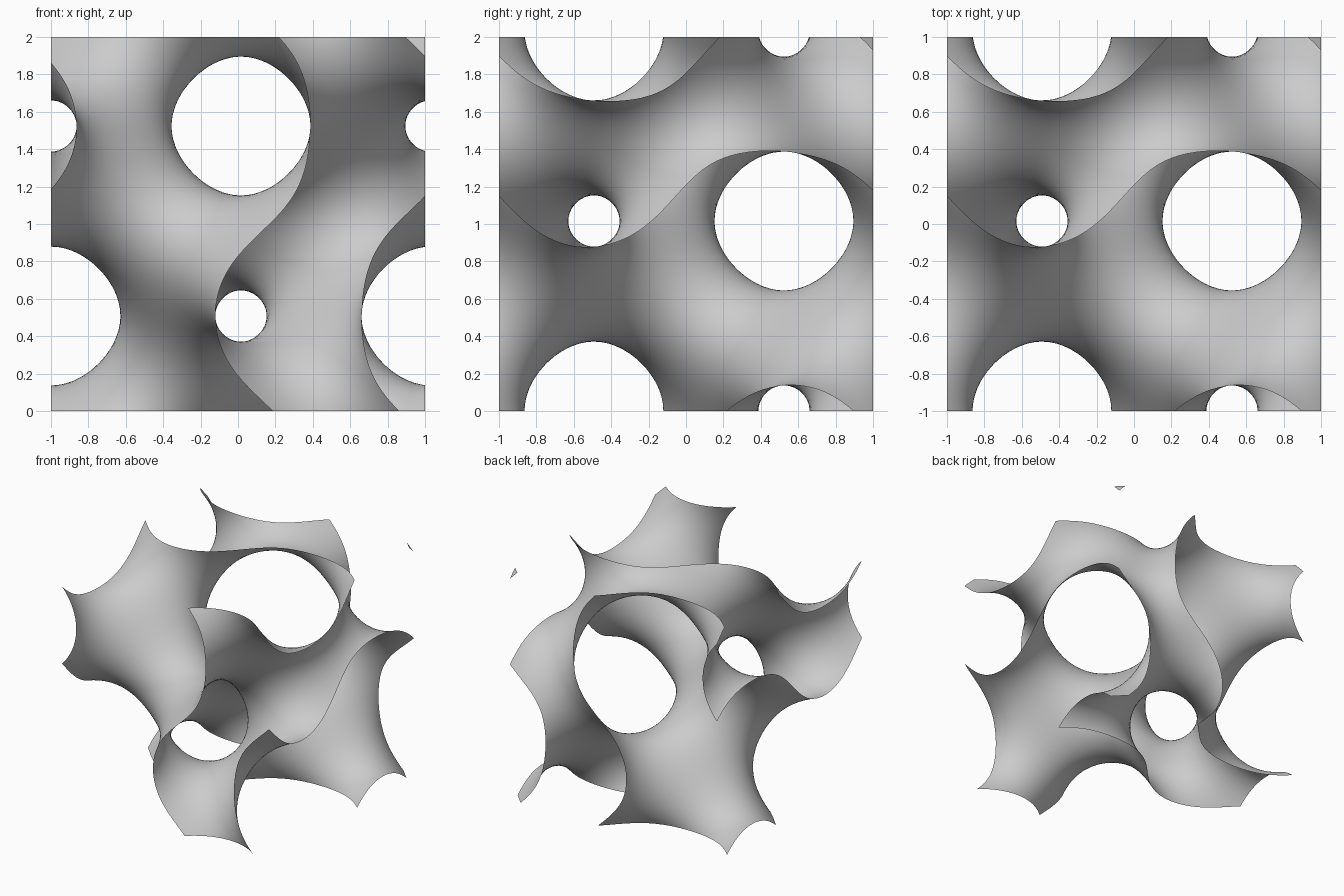
import bpy
import bmesh
from math import sin, cos, pi
from mathutils import Vector

cube = bpy.data.objects.get("Cube")
if cube:
    bpy.data.objects.remove(cube, do_unlink=True)

CELLS = 48
STEP = 2 / CELLS
FREQ = pi * 63 / 64      # slightly less than one full period over the block
LEVEL = -0.5             # offset makes one labyrinth wider than the other


def field(p):
    x, y, z = p * FREQ
    return sin(x) * cos(y) + sin(y) * cos(z) + sin(z) * cos(x) - LEVEL


def gradient(p):
    x, y, z = p * FREQ
    return Vector((cos(x) * cos(y) - sin(z) * sin(x),
                   cos(y) * cos(z) - sin(x) * sin(y),
                   cos(z) * cos(x) - sin(y) * sin(z)))


def crossing(a, b):
    """Point on the segment a-b where the field changes sign (a is inside)."""
    for _ in range(14):
        mid = (a + b) / 2
        if field(mid) > 0:
            a = mid
        else:
            b = mid
    return (a + b) / 2


# Sample the field on a regular grid
span = range(CELLS + 1)
inside = {(i, j, k): field(Vector((i, j, k)) * STEP) > 0
          for i in span for j in span for k in span}

# Six tetrahedra per cell, each a path along the axes from corner to corner
corners = [(i, j, k) for i in (0, 1) for j in (0, 1) for k in (0, 1)]
tetrahedra = []
for a in range(3):
    for b in range(3):
        if a != b:
            path = [(0, 0, 0)]
            for axis in (a, b, 3 - a - b):
                nxt = list(path[-1])
                nxt[axis] = 1
                path.append(tuple(nxt))
            tetrahedra.append(path)

bm = bmesh.new()
shared = {}


def edge_vert(a, b):
    key = (a, b)
    if key not in shared:
        shared[key] = bm.verts.new(crossing(Vector(a) * STEP, Vector(b) * STEP))
    return shared[key]


# Stretch the surface through every cell that it crosses
cells = range(CELLS)
for i in cells:
    for j in cells:
        for k in cells:
            count = sum(inside[i + a, j + b, k + c] for a, b, c in corners)
            if count in (0, len(corners)):
                continue
            for tet in tetrahedra:
                pts = [(i + a, j + b, k + c) for a, b, c in tet]
                ins = [p for p in pts if inside[p]]
                outs = [p for p in pts if not inside[p]]
                if not ins or not outs:
                    continue
                if len(ins) == 2:
                    (a, b), (c, d) = ins, outs
                    loop = [edge_vert(a, c), edge_vert(a, d),
                            edge_vert(b, d), edge_vert(b, c)]
                else:
                    loop = [edge_vert(a, b) for a in ins for b in outs]
                # Wind every face the same way round
                normal = (loop[1].co - loop[0].co).cross(loop[2].co - loop[0].co)
                if normal.dot(gradient(loop[0].co)) < 0:
                    loop.reverse()
                bm.faces.new(loop)

bmesh.ops.remove_doubles(bm, verts=bm.verts, dist=0.0005)

mesh = bpy.data.meshes.new("gyroid_surface")
bm.to_mesh(mesh)
bm.free()

# Smooth shading that follows the true curvature
mesh.polygons.foreach_set("use_smooth", [True] * len(mesh.polygons))
mesh.normals_split_custom_set_from_vertices(
    [gradient(v.co).normalized() for v in mesh.vertices])

# Centre the block on the ground
for v in mesh.vertices:
    v.co -= Vector((1, 1, 0))
mesh.update()

# Single grey material
grey = bpy.data.materials.new("light_grey")
grey.use_nodes = True
colour = (0.6, 0.6, 0.6, 1)
grey.diffuse_color = colour
grey.node_tree.nodes["Principled BSDF"].inputs["Base Color"].default_value = colour
mesh.materials.append(grey)

surface = bpy.data.objects.new("gyroid_surface", mesh)
bpy.context.collection.objects.link(surface)
